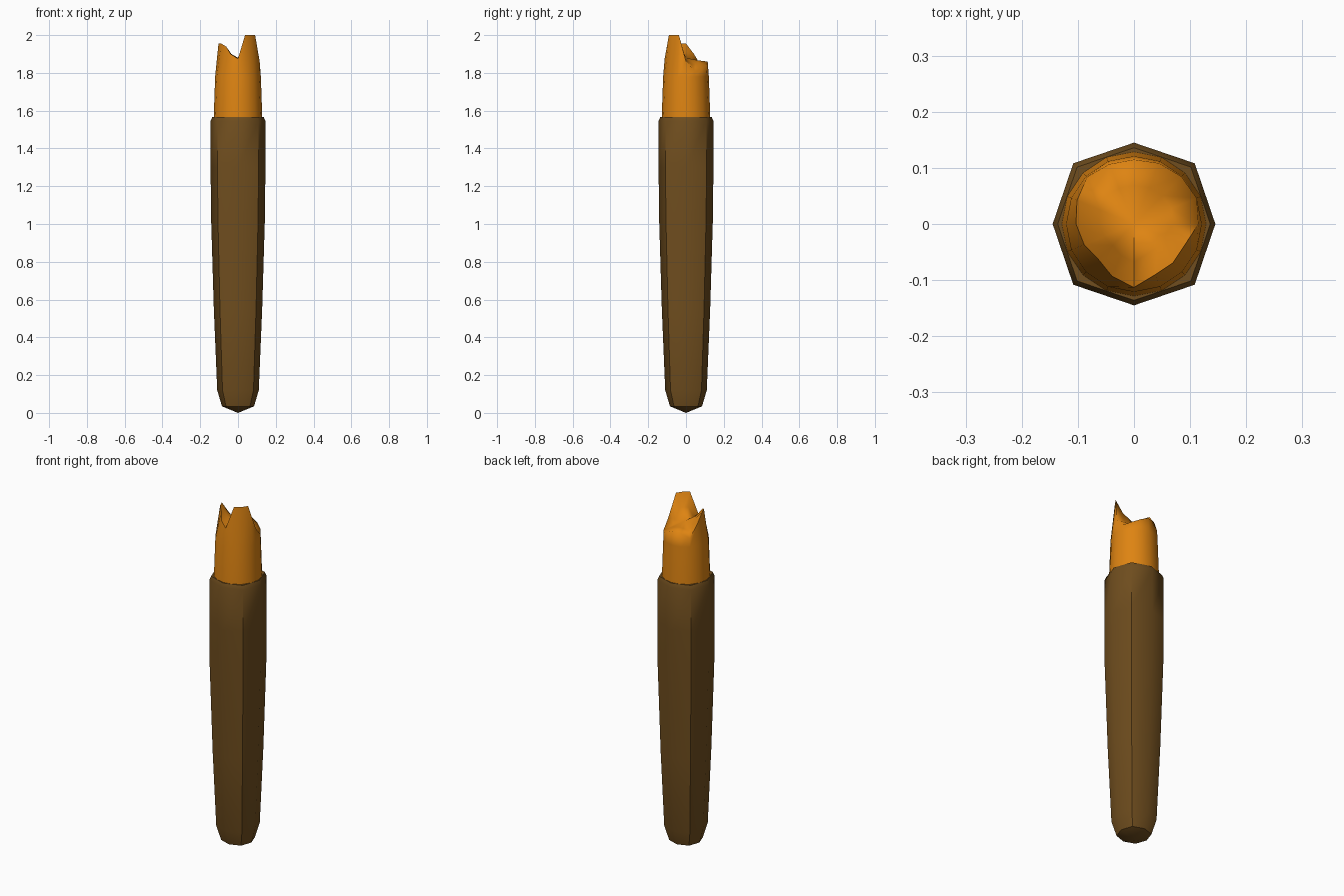
import bpy, math

if "Cube" in bpy.data.objects:
    bpy.data.objects.remove(bpy.data.objects["Cube"])


def material(name, color):
    m = bpy.data.materials.new(name)
    m.diffuse_color = (*color, 1)
    m.use_nodes = True
    m.node_tree.nodes["Principled BSDF"].inputs["Base Color"].default_value = m.diffuse_color
    return m


def loft(name, rings, bottom, top, mat, angle):
    """Skin rings of equal length; close each end with a fan to a centre point."""
    n = len(rings[0])
    verts = [p for ring in rings for p in ring] + [bottom, top]
    b, t = len(verts) - 2, len(verts) - 1
    last = (len(rings) - 1) * n
    faces = []
    for j in range(n):
        k = (j + 1) % n
        for i in range(len(rings) - 1):
            faces.append((i * n + j, i * n + k, (i + 1) * n + k, (i + 1) * n + j))
        faces.append((k, j, b))
        faces.append((last + j, last + k, t))
    mesh = bpy.data.meshes.new(name)
    mesh.from_pydata(verts, [], faces)
    mesh.materials.append(mat)
    ob = bpy.data.objects.new(name, mesh)
    bpy.context.collection.objects.link(ob)
    bpy.ops.object.select_all(action='DESELECT')
    ob.select_set(True)
    bpy.context.view_layer.objects.active = ob
    bpy.ops.object.shade_smooth_by_angle(angle=math.radians(angle))
    return ob


def polar(r, deg, z):
    a = math.radians(deg)
    return (r * math.cos(a), r * math.sin(a), z)


# Eight-sided tapered handle, slightly squared off on the diagonals
profile = [(0.085, 0.035), (0.11, 0.12), (0.128, 0.55), (0.143, 1.05),
           (0.145, 1.3), (0.145, 1.545), (0.136, 1.567)]
handle_rings = [[polar(r * (1.055 if i % 2 else 1), i * 45, z) for i in range(8)]
                for r, z in profile]
loft("handle", handle_rings, (0, 0, 0), (0, 0, 1.567),
     material("brown_wood", (0.16, 0.075, 0.013)), 50)

# Flame with a jagged rim: one tall spike, a left peak and a low back peak
heights = [1.86, 1.81, 1.82, 1.84, 1.86, 1.855, 1.83, 1.9,
           1.955, 1.955, 1.94, 1.90, 1.875, 2.0, 2.0, 2.0]


def rim_radius(z):
    return 0.122 - 0.024 * max(0, z - 1.8) / 0.2


pull_in = {9: 0.93, 10: 0.85, 11: 0.92}
base, middle, rim, inner = [], [], [], []
for i, z in enumerate(heights):
    d = i * 22.5
    r = rim_radius(z) * pull_in.get(i, 1)
    base.append(polar(0.129, d, 1.55))
    middle.append(polar(0.121, d, 1.78))
    rim.append(polar(r, d, z))
    inner.append(polar(r * 0.6, d, 1.87 + (z - 1.87) * 0.45))
loft("flame", [base, middle, rim, inner], (0, 0, 1.55), (0, 0, 1.88),
     material("orange_flame", (0.73, 0.23, 0.006)), 75)
